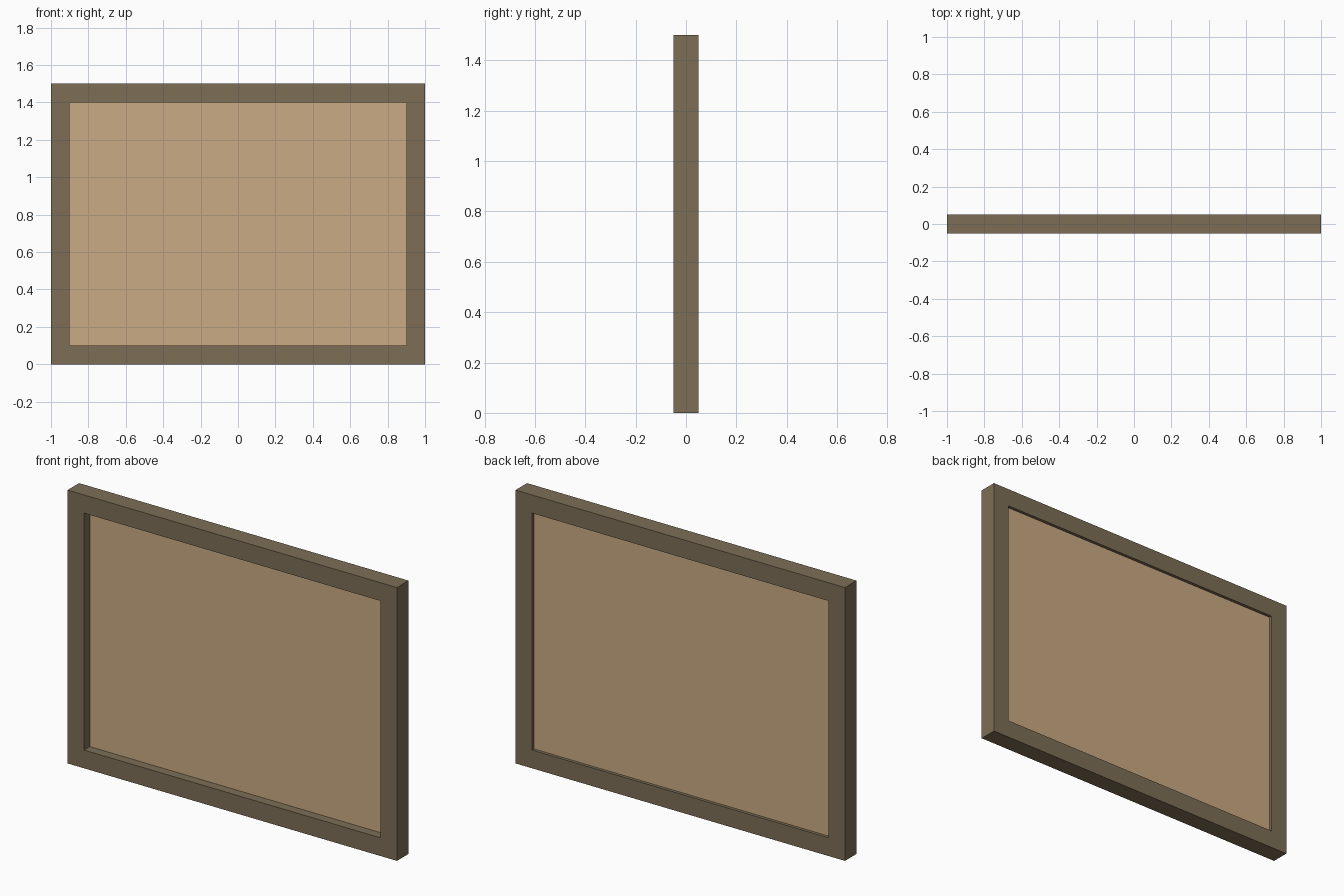
import bpy, bmesh

if "Cube" in bpy.data.objects:
    bpy.data.objects.remove(bpy.data.objects["Cube"])


def material(name, rgb):
    m = bpy.data.materials.new(name)
    m.diffuse_color = (*rgb, 1)
    m.use_nodes = True
    m.node_tree.nodes["Principled BSDF"].inputs["Base Color"].default_value = m.diffuse_color
    return m


def add_object(name, bm, mat):
    bmesh.ops.recalc_face_normals(bm, faces=bm.faces)
    me = bpy.data.meshes.new(name)
    bm.to_mesh(me)
    bm.free()
    me.materials.append(mat)
    ob = bpy.data.objects.new(name, me)
    bpy.context.collection.objects.link(ob)
    return ob


def rectangle(bm, inset, y):
    x, lo, hi = 1 - inset, inset, 1.5 - inset
    return [bm.verts.new((px, y, pz)) for px, pz in ((-x, lo), (x, lo), (x, hi), (-x, hi))]


def bridge(bm, a, b):
    for i in range(4):
        j = (i + 1) % 4
        bm.faces.new((a[i], a[j], b[j], b[i]))


BORDER, HALF = 0.1, 0.05

# Frame: mitred ring with a square section
bm = bmesh.new()
loops = [rectangle(bm, inset, y) for inset, y in
         ((0, -HALF), (0, HALF), (BORDER, HALF), (BORDER, -HALF))]
for k in range(4):
    bridge(bm, loops[k], loops[(k + 1) % 4])
add_object("frame", bm, material("dark_wood", (0.205, 0.156, 0.093)))

# Panel: thin board set nearer the back of the frame
bm = bmesh.new()
front, back = rectangle(bm, BORDER, 0.0), rectangle(bm, BORDER, 0.033)
bridge(bm, front, back)
bm.faces.new(front)
bm.faces.new(back)
add_object("board_panel", bm, material("cork", (0.584, 0.407, 0.231)))
